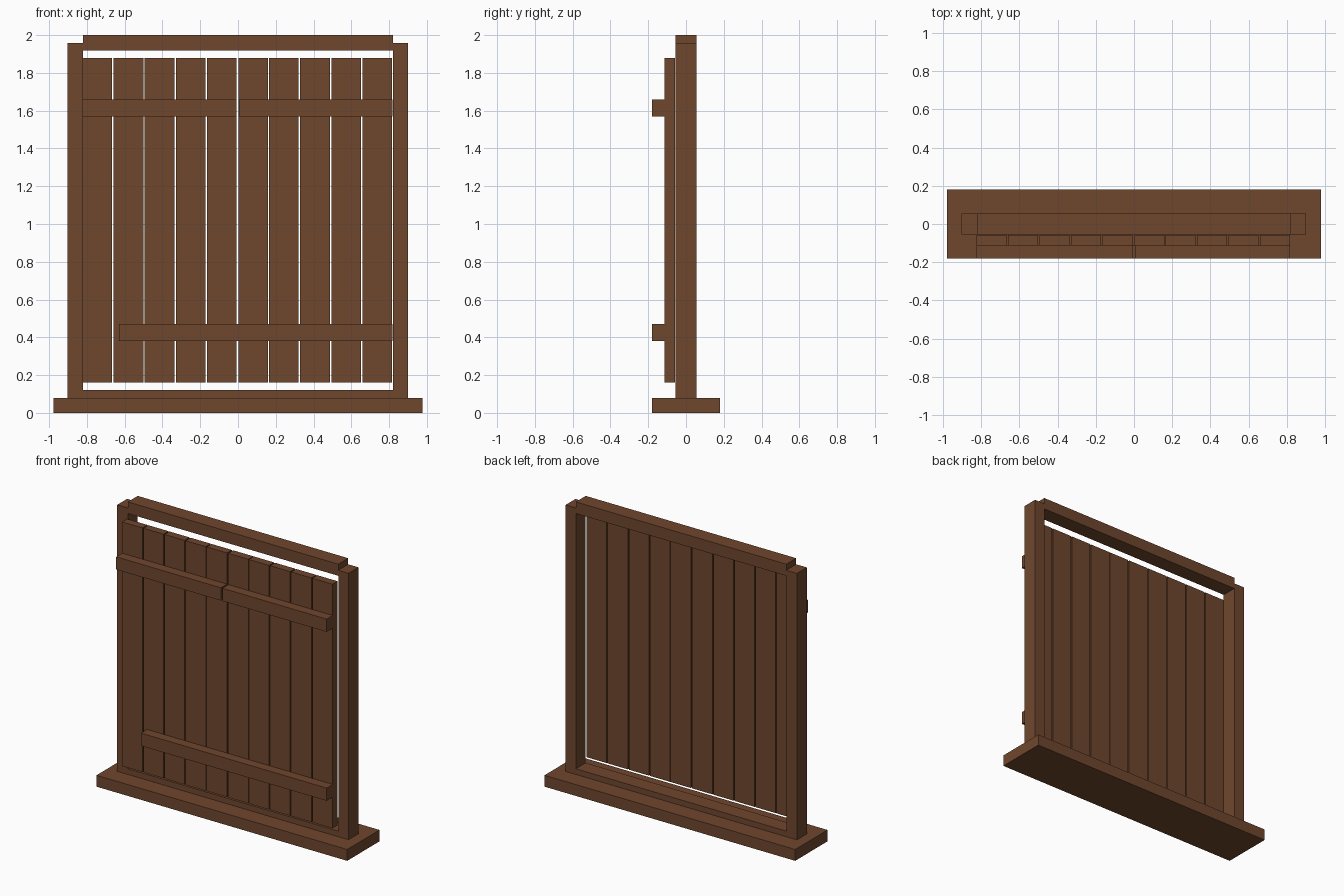
import bpy

if "Cube" in bpy.data.objects:
    bpy.data.objects.remove(bpy.data.objects["Cube"])

wood = bpy.data.materials.new("brown_wood")
wood.diffuse_color = (0.16, 0.063, 0.027, 1)
wood.use_nodes = True
wood.node_tree.nodes["Principled BSDF"].inputs["Base Color"].default_value = wood.diffuse_color


def box(name, x, y, z):
    """Box from (min, max) pairs on each axis."""
    bpy.ops.mesh.primitive_cube_add(
        size=1, location=[(a + b) / 2 for a, b in (x, y, z)])
    ob = bpy.context.object
    ob.name = name
    ob.scale = [b - a for a, b in (x, y, z)]
    bpy.ops.object.transform_apply(location=False, rotation=False, scale=True)
    ob.data.materials.append(wood)
    return ob


FRAME_Y = (-0.055, 0.055)
PLANK_Y = (-0.113, -0.058)
RAIL_Y = (-0.18, -0.113)

# Base and surrounding frame
box("base", (-0.977, 0.977), (-0.18, 0.18), (0, 0.08))
box("left_post", (-0.903, -0.82), FRAME_Y, (0.08, 1.957))
box("right_post", (0.82, 0.9), FRAME_Y, (0.08, 1.957))
box("top_beam", (-0.82, 0.82), FRAME_Y, (1.918, 2.0))
box("sill", (-0.82, 0.82), FRAME_Y, (0.08, 0.12))

# Vertical planks of both shutters, separated by thin gaps
for i in range(10):
    x = -0.823 + 0.1646 * i + (0.003 if i == 5 else 0)
    box(f"plank_{i + 1}", (x, x + 0.157), PLANK_Y, (0.16, 1.88))

# Horizontal rails on the front
box("upper_rail_left", (-0.823, -0.008), RAIL_Y, (1.57, 1.66))
box("upper_rail_right", (0.004, 0.817), RAIL_Y, (1.57, 1.66))
box("lower_rail", (-0.63, 0.817), RAIL_Y, (0.38, 0.47))
